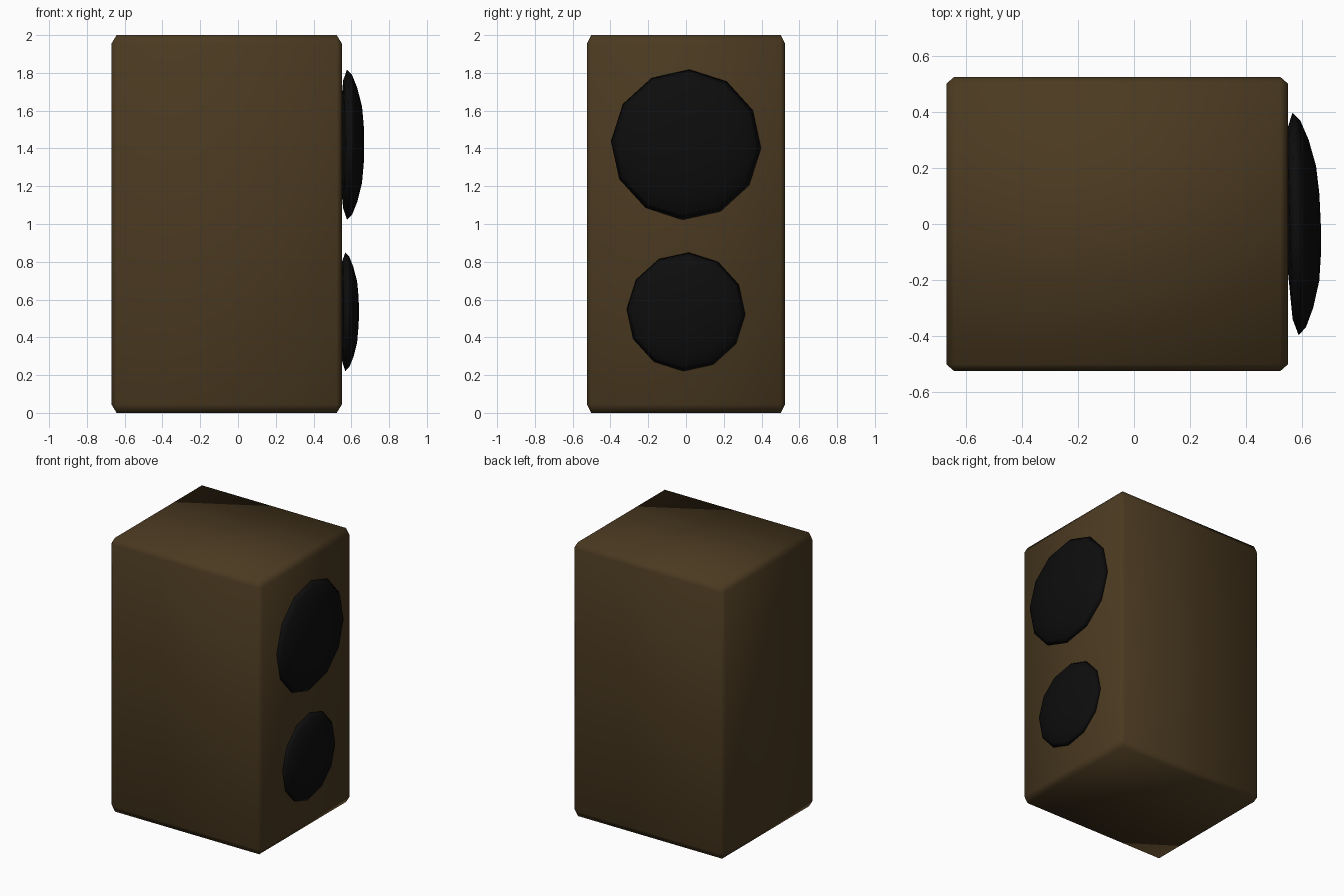
import bpy, bmesh
from math import cos, sin, pi, radians
from mathutils import Matrix

if "Cube" in bpy.data.objects:
    bpy.data.objects.remove(bpy.data.objects["Cube"])


def material(name, rgb):
    m = bpy.data.materials.new(name)
    m.diffuse_color = (*rgb, 1)
    m.use_nodes = True
    m.node_tree.nodes["Principled BSDF"].inputs["Base Color"].default_value = m.diffuse_color
    return m


def finish(name, bm, mat):
    bmesh.ops.recalc_face_normals(bm, faces=bm.faces)
    for f in bm.faces:
        f.smooth = True
    me = bpy.data.meshes.new(name)
    bm.to_mesh(me)
    bm.free()
    me.materials.append(mat)
    ob = bpy.data.objects.new(name, me)
    bpy.context.collection.objects.link(ob)
    return ob


brown = material("brown_wood", (0.07, 0.042, 0.015))
black = material("black_cone", (0.004, 0.004, 0.004))

# Cabinet: chamfered cube, stretched after bevelling so chamfers stretch too
bm = bmesh.new()
bmesh.ops.create_cube(bm, size=2)
bmesh.ops.bevel(bm, geom=bm.edges[:], offset=0.045, segments=1,
                affect='EDGES', profile=0.5)
bmesh.ops.transform(bm, verts=bm.verts, matrix=Matrix.Translation((-0.06, 0, 1))
                    @ Matrix.Diagonal((0.61, 0.525, 1, 1)))
finish("cabinet", bm, brown)

# Dome profile: (radius, depth) from the front pole over the rim to the back
PROFILE = [(0.105, 0.088), (0.205, 0.079), (0.3, 0.055), (0.37, 0.027),
           (0.398, 0.0), (0.34, -0.02), (0.17, -0.032)]
SIDES = 12


def speaker_dome(name, x, z, scale):
    bm = bmesh.new()
    rings = []
    for r, d in PROFILE:
        rings.append([bm.verts.new((d, r * cos(2 * pi * i / SIDES),
                                    r * sin(2 * pi * i / SIDES)))
                      for i in range(SIDES)])
    for a, b in zip(rings, rings[1:]):
        for i in range(SIDES):
            j = (i + 1) % SIDES
            bm.faces.new((a[i], a[j], b[j], b[i]))
    for ring, d in ((rings[0], 0.09), (rings[-1], -0.035)):
        pole = bm.verts.new((d, 0, 0))
        for i in range(SIDES):
            bm.faces.new((ring[i], ring[(i + 1) % SIDES], pole))
    # slight roll of the polygon and a slight turn of the whole dome
    bmesh.ops.transform(bm, verts=bm.verts, matrix=Matrix.Translation((x, 0, z))
                        @ Matrix.Rotation(radians(1.6), 4, 'Z')
                        @ Matrix.Rotation(radians(-2.7), 4, 'X')
                        @ Matrix.Scale(scale, 4))
    finish(name, bm, black)


speaker_dome("upper_speaker", 0.577, 1.42, 1.0)
speaker_dome("lower_speaker", 0.568, 0.535, 0.79)
